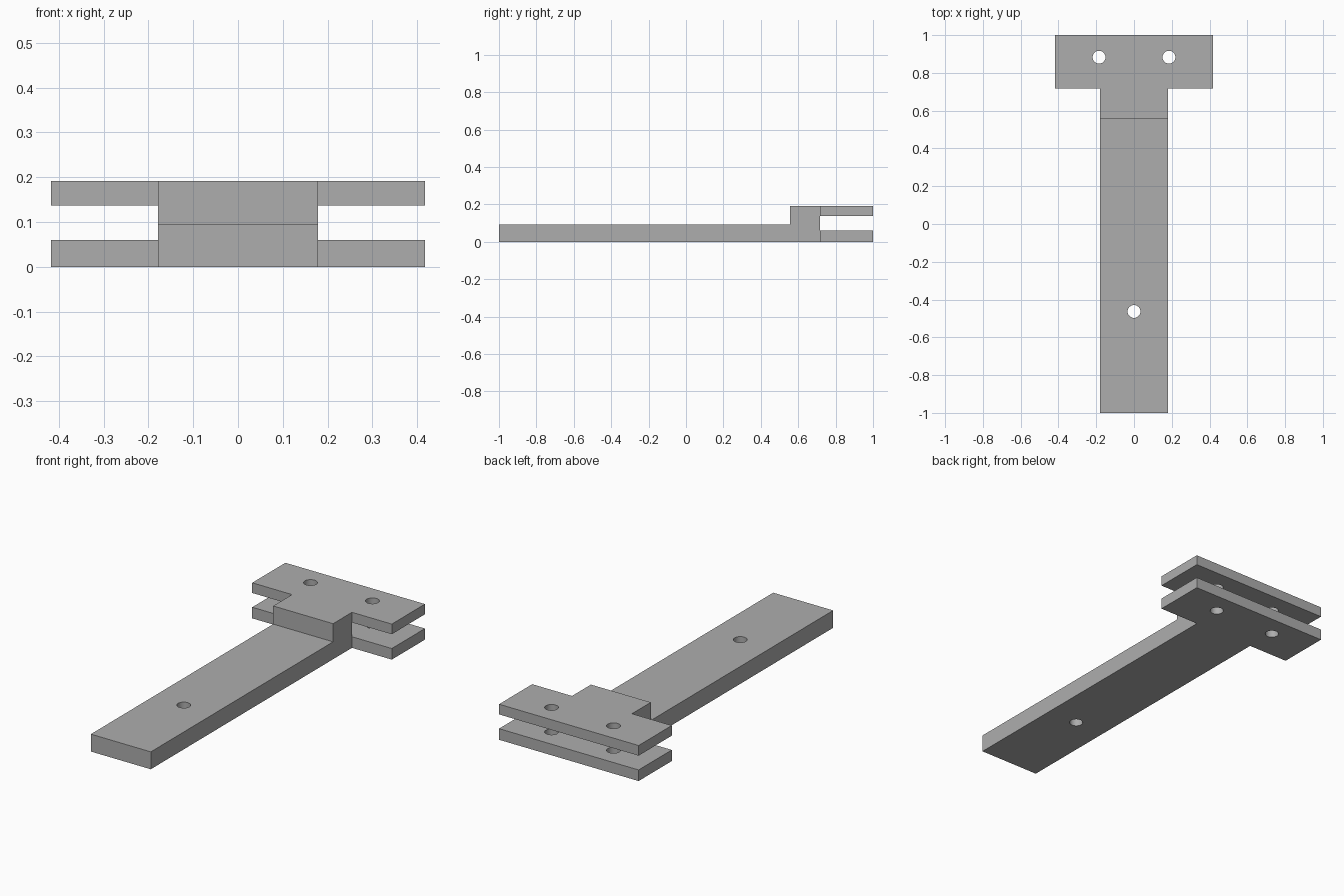
import bpy
import bmesh

cube = bpy.data.objects.get("Cube")
if cube:
    bpy.data.objects.remove(cube, do_unlink=True)

LENGTH, HEIGHT = 1.0, 0.192          # half length, full height
ARM_X, HEAD_X = 0.179, 0.417         # half widths
HEAD_Y, STEP_Y = 0.717, 0.556        # front of the head plates, front of the raised block
ARM_TOP, SLOT_LOW, SLOT_HIGH = 0.094, 0.06, 0.137
HOLE_R = 0.034

grey = bpy.data.materials.new("plain grey")
grey.use_nodes = True
colour = (0.42, 0.42, 0.42, 1)
grey.diffuse_color = colour
grey.node_tree.nodes["Principled BSDF"].inputs["Base Color"].default_value = colour


def add_object(name, bm):
    bmesh.ops.recalc_face_normals(bm, faces=bm.faces)
    mesh = bpy.data.meshes.new(name)
    bm.to_mesh(mesh)
    bm.free()
    mesh.materials.append(grey)
    obj = bpy.data.objects.new(name, mesh)
    bpy.context.collection.objects.link(obj)
    return obj


def cut(target, name, bm):
    cutter = add_object(name, bm)
    cutter.hide_render = True
    cutter.hide_set(True)
    mod = target.modifiers.new(name, "BOOLEAN")
    mod.operation = "DIFFERENCE"
    mod.solver = "EXACT"
    mod.object = cutter


def box(low, high):
    bm = bmesh.new()
    bmesh.ops.create_cube(bm, size=1)
    for v in bm.verts:
        v.co = [a if c < 0 else b for c, a, b in zip(v.co, low, high)]
    return bm


def cylinder(x, y):
    bm = bmesh.new()
    bmesh.ops.create_cone(bm, cap_ends=True, segments=32, radius1=HOLE_R, radius2=HOLE_R, depth=1)
    bmesh.ops.translate(bm, verts=bm.verts, vec=(x, y, 0))
    return bm


# T-shaped outline extruded to full height
half = [(ARM_X, -LENGTH), (ARM_X, HEAD_Y), (HEAD_X, HEAD_Y), (HEAD_X, LENGTH)]
outline = half + [(-x, y) for x, y in reversed(half)]
bm = bmesh.new()
base = bm.faces.new([bm.verts.new((x, y, 0)) for x, y in outline])
top = bmesh.ops.extrude_face_region(bm, geom=[base], use_keep_orig=True)["geom"]
bmesh.ops.translate(bm, verts=[g for g in top if isinstance(g, bmesh.types.BMVert)],
                    vec=(0, 0, HEIGHT))
bracket = add_object("forked_bracket", bm)

# Lower the long arm, and open the slot between the head plates
cut(bracket, "arm_step_cutter", box((-1, -2, ARM_TOP), (1, STEP_Y, 1)))
cut(bracket, "head_slot_cutter", box((-1, HEAD_Y, SLOT_LOW), (1, 2, SLOT_HIGH)))

# Bolt holes
for name, x, y in (("left_hole_cutter", 0.185, 0.883),
                   ("right_hole_cutter", -0.185, 0.883),
                   ("arm_hole_cutter", 0, -0.463)):
    cut(bracket, name, cylinder(x, y))

# Bake the cuts, then smooth only the hole walls
bpy.context.view_layer.update()
final = bpy.data.meshes.new_from_object(bracket.evaluated_get(bpy.context.evaluated_depsgraph_get()))
bracket.modifiers.clear()
bracket.data = final
for obj in [o for o in bpy.data.objects if o.name.endswith("_cutter")]:
    bpy.data.objects.remove(obj, do_unlink=True)
bpy.ops.object.select_all(action="DESELECT")
bracket.select_set(True)
bpy.context.view_layer.objects.active = bracket
bpy.ops.object.shade_smooth_by_angle(angle=0.52)
